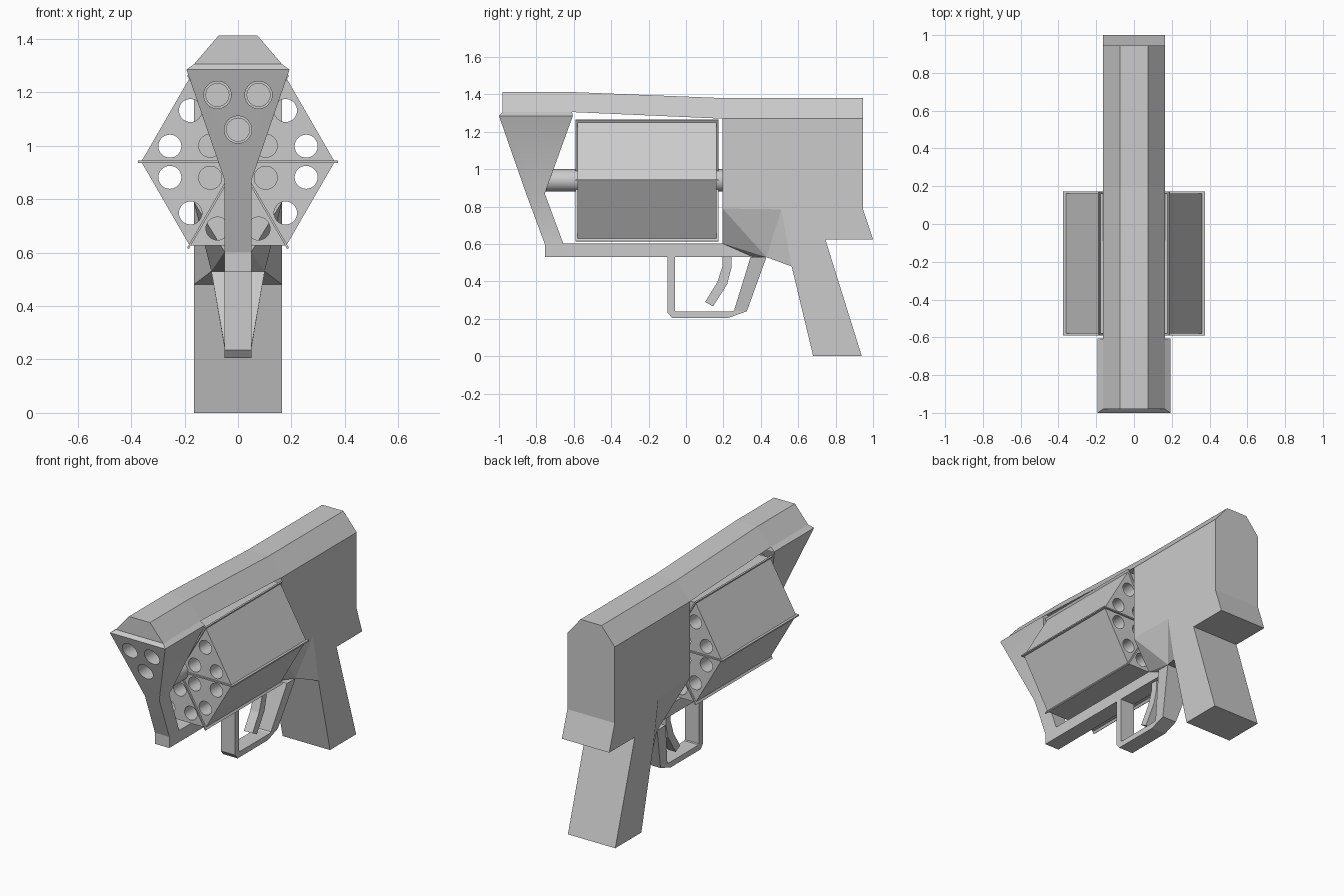
import bpy, bmesh, math
from mathutils import Matrix, Vector

if "Cube" in bpy.data.objects:
    bpy.data.objects.remove(bpy.data.objects["Cube"])

grey = bpy.data.materials.new("gunmetal grey")
grey.diffuse_color = (0.6, 0.6, 0.6, 1)
grey.use_nodes = True
grey.node_tree.nodes["Principled BSDF"].inputs["Base Color"].default_value = grey.diffuse_color


def finish(name, bm):
    bmesh.ops.recalc_face_normals(bm, faces=bm.faces)
    me = bpy.data.meshes.new(name)
    bm.to_mesh(me)
    bm.free()
    me.materials.append(grey)
    ob = bpy.data.objects.new(name, me)
    bpy.context.collection.objects.link(ob)
    return ob


def loft(name, sections):
    """Skin a row of equal-sized closed cross-sections and cap both ends."""
    bm = bmesh.new()
    rings = [[bm.verts.new(p) for p in s] for s in sections]
    n = len(rings[0])
    for a, b in zip(rings, rings[1:]):
        for i in range(n):
            j = (i + 1) % n
            bm.faces.new((a[i], a[j], b[j], b[i]))
    bm.faces.new(rings[0])
    bm.faces.new(rings[-1])
    return finish(name, bm)


def rect_z(z, x, y0, y1):
    return [(-x, y0, z), (x, y0, z), (x, y1, z), (-x, y1, z)]


def band(x, outer, inner):
    """Section across a bar that follows a path in the side view."""
    (a, b), (c, d) = outer, inner
    return [(-x, a, b), (x, a, b), (x, c, d), (-x, c, d)]


def add_cylinder(bm, x, z, r, y0, y1, seg=32):
    m = Matrix.Translation((x, (y0 + y1) / 2, z)) @ Matrix.Rotation(math.pi / 2, 4, 'X')
    bmesh.ops.create_cone(bm, cap_ends=True, segments=seg, radius1=r, radius2=r,
                          depth=y1 - y0, matrix=m)


def drill(ob, holes, r, y0, y1):
    """Cut round holes along y through an object."""
    bm = bmesh.new()
    for x, z in holes:
        add_cylinder(bm, x, z, r, y0, y1)
    cutter = finish("hole_cutter", bm)
    cutter.hide_render = True
    mod = ob.modifiers.new("holes", 'BOOLEAN')
    mod.operation, mod.solver, mod.object = 'DIFFERENCE', 'EXACT', cutter
    dg = bpy.context.evaluated_depsgraph_get()
    me = bpy.data.meshes.new_from_object(ob.evaluated_get(dg))
    ob.modifiers.clear()
    ob.data = me
    bpy.data.objects.remove(cutter)
    smooth(ob)


def smooth(ob):
    bpy.ops.object.select_all(action='DESELECT')
    ob.select_set(True)
    bpy.context.view_layer.objects.active = ob
    bpy.ops.object.shade_smooth_by_angle(angle=math.radians(25))


AXIS = 0.94
BARRELS = [(-0.077, 0.25), (0.077, 0.25), (0, 0.12)]

# top rail
loft("top_rail", [[(-0.165, y, b), (0.165, y, b), (0.073, y, t), (-0.073, y, t)]
                  for y, b, t in [(-0.98, 1.305, 1.412), (-0.6, 1.305, 1.412),
                                  (0.2, 1.27, 1.38), (0.945, 1.27, 1.38)]])

# muzzle block with three barrels, tapering into the front strut
muzzle = loft("muzzle_block", [rect_z(1.305, 0.165, -0.98, -0.61),
                               rect_z(1.285, 0.193, -1.0, -0.605),
                               rect_z(0.87, 0.05, -0.855, -0.755),
                               rect_z(0.6, 0.05, -0.755, -0.655)])
drill(muzzle, [(x, AXIS + z) for x, z in BARRELS], 0.051, -1.2, -0.4)

# lower bar under the drum
loft("lower_bar", [rect_z(0.53, 0.05, -0.755, 0.42), rect_z(0.603, 0.05, -0.755, 0.42)])

# hexagonal drum with three chambers in each sixth
hexagon = [(0.362 * math.cos(k * math.pi / 3), 0.362 * math.sin(k * math.pi / 3))
           for k in range(6)]
drum = loft("drum", [[(x, y, AXIS + z) for x, z in hexagon] for y in (-0.58, 0.162)])
chambers = []
for k in range(6):
    c, s = math.cos(k * math.pi / 3), math.sin(k * math.pi / 3)
    chambers += [(x * c - z * s, AXIS + x * s + z * c) for x, z in BARRELS]
drill(drum, chambers, 0.043, -0.8, 0.4)

# thin divider plates between the sixths
bm = bmesh.new()
for k in range(3):
    m = (Matrix.Translation((0, -0.209, AXIS)) @ Matrix.Rotation(k * math.pi / 3, 4, 'Y')
         @ Matrix.Diagonal((0.75, 0.764, 0.008, 1)))
    bmesh.ops.create_cube(bm, size=1, matrix=m)
finish("drum_dividers", bm)

# axle
bm = bmesh.new()
add_cylinder(bm, 0, AXIS, 0.06, -0.76, 0.2)
smooth(finish("axle", bm))

# rear frame and grip: flat cheeks, with a chin narrowing to the lower bar
cheek = [(0.195, 0.79), (0.195, 1.27), (0.945, 1.27), (0.945, 0.79), (1.0, 0.625),
         (0.745, 0.625), (0.94, 0), (0.68, 0), (0.565, 0.48), (0.51, 0.785)]
chin = [(0.1, 0.43, 0.53), (0.05, 0.36, 0.53), (0.05, 0.195, 0.603)]
bm = bmesh.new()
sides = []
for s in (-1, 1):
    v = [bm.verts.new((s * 0.165, y, z)) for y, z in cheek]
    d = [bm.verts.new((s * x, y, z)) for x, y, z in chin]
    bm.faces.new(v)
    for f in ((v[0], v[9], d[0]), (v[9], v[8], d[0]), (v[0], d[0], d[2]), (d[0], d[1], d[2])):
        bm.faces.new(f)
    sides.append(v[:9] + d)
left, right = sides
for i in range(12):
    j = (i + 1) % 12
    bm.faces.new((left[i], left[j], right[j], right[i]))
finish("frame_and_grip", bm)

# trigger guard
loft("trigger_guard", [band(0.05, (-0.10, 0.535), (-0.06, 0.535)),
                       band(0.05, (-0.10, 0.235), (-0.06, 0.245)),
                       band(0.05, (-0.075, 0.205), (-0.055, 0.24)),
                       band(0.05, (0.225, 0.205), (0.245, 0.24)),
                       band(0.05, (0.325, 0.24), (0.257, 0.245)),
                       band(0.1, (0.43, 0.53), (0.345, 0.53))])

# trigger
loft("trigger", [band(0.03, (0.195, 0.54), (0.242, 0.54)),
                 band(0.03, (0.195, 0.48), (0.242, 0.47)),
                 band(0.03, (0.167, 0.395), (0.22, 0.385)),
                 band(0.03, (0.102, 0.29), (0.145, 0.267))])
